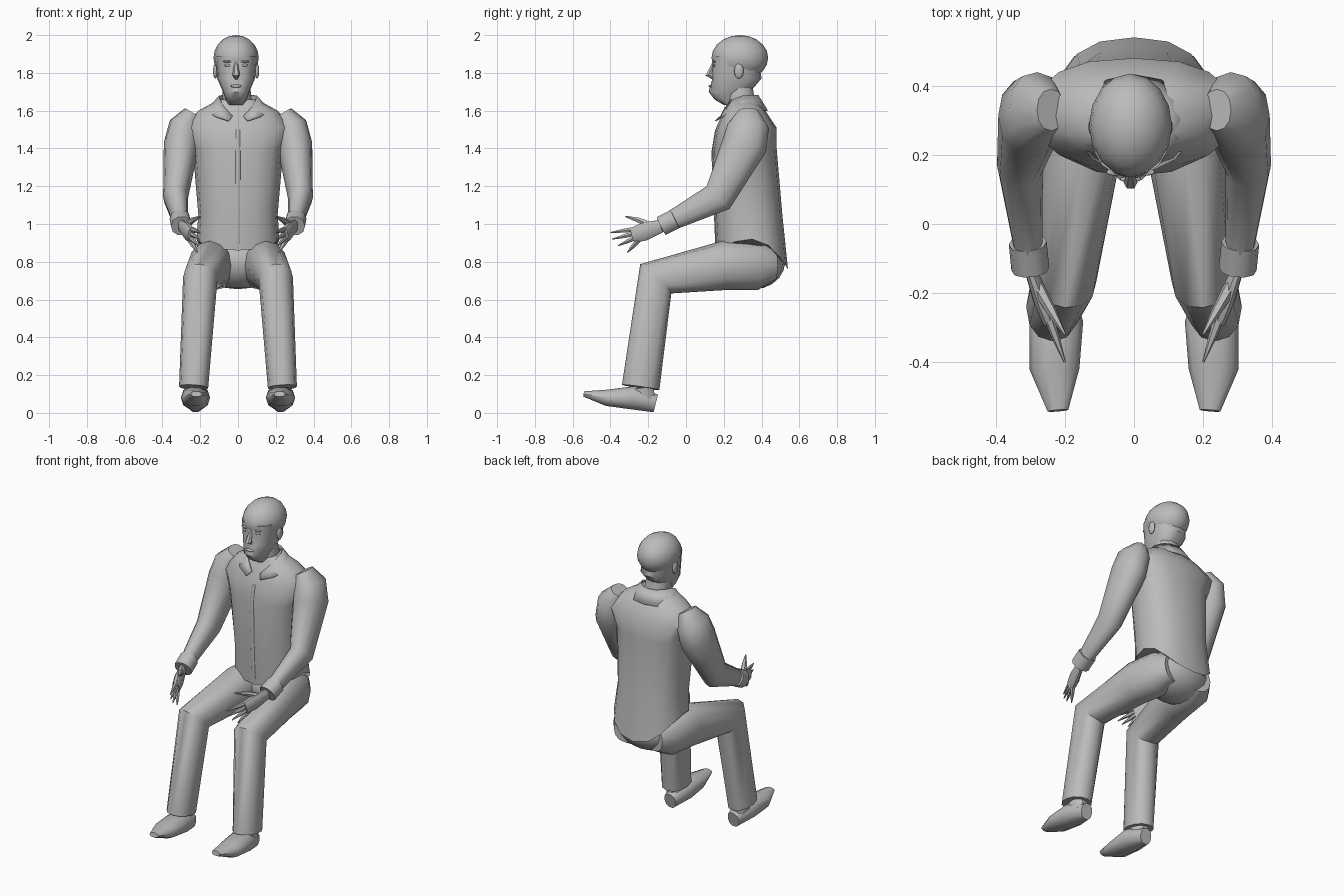
import bpy, bmesh
from math import cos, sin, pi, radians, copysign
from mathutils import Vector, Matrix

if "Cube" in bpy.data.objects:
    bpy.data.objects.remove(bpy.data.objects["Cube"])

GREY = (.5, .5, .5, 1)
grey = bpy.data.materials.new("plain_grey")
grey.use_nodes = True
grey.diffuse_color = GREY
grey.node_tree.nodes["Principled BSDF"].inputs["Base Color"].default_value = GREY


def finish(name, bm):
    """Turn the mesh into a smooth object that keeps its hard edges."""
    bmesh.ops.recalc_face_normals(bm, faces=bm.faces)
    mesh = bpy.data.meshes.new(name)
    bm.to_mesh(mesh)
    bm.free()
    mesh.materials.append(grey)
    mesh.shade_smooth()
    mesh.set_sharp_from_angle(angle=radians(45))
    obj = bpy.data.objects.new(name, mesh)
    bpy.context.collection.objects.link(obj)
    return obj


def skin(name, rings):
    """Bridge rings of points and cap both ends."""
    bm = bmesh.new()
    loops = [[bm.verts.new(point) for point in ring] for ring in rings]
    count = len(loops[0])
    for lower, upper in zip(loops, loops[1:]):
        for i in range(count):
            j = (i + 1) % count
            bm.faces.new((lower[i], lower[j], upper[j], upper[i]))
    bm.faces.new(loops[0])
    bm.faces.new(loops[-1])
    return finish(name, bm)


def oval(sides, power):
    """Points of a unit oval; a higher power makes it boxier."""
    def boxy(value):
        return copysign(abs(value) ** (2 / power), value)
    angles = [2 * pi * i / sides for i in range(sides)]
    return [(boxy(cos(a)), boxy(sin(a))) for a in angles]


def stack(name, levels, x=0, dip_front=0, dip_back=0):
    """Level ovals of height, middle y, half depth and half width.
    The lowest oval can dip at the front and back."""
    rings = []
    for z, middle, depth, width in levels:
        ring = []
        for u, v in oval(sides=16, power=2.4):
            dip = 0 if rings else v * v * (dip_back if v > 0 else dip_front)
            ring.append((x + width * u, middle + depth * v, z - dip))
        rings.append(ring)
    return skin(name, rings)


def tube(name, points, radii, flat=1, flare=0, sides=10):
    """Oval tube through the points; flat scales its width, and flare
    widens it further at every point."""
    rings = []
    last = len(points) - 1
    for i, (point, radius) in enumerate(zip(points, radii)):
        into = (point - points[max(i - 1, 0)]).normalized()
        out = (points[min(i + 1, last)] - point).normalized()
        along = (into + out).normalized()
        across = (Vector((1, 0, 0)) - along * along.x).normalized()
        deep = along.cross(across)
        width = radius * (flat + flare * i)
        rings.append([point + across * width * u + deep * radius * v
                      for u, v in oval(sides, power=2.2)])
    return skin(name, rings)


def ellipsoid(name, centre, half_size):
    bm = bmesh.new()
    bmesh.ops.create_uvsphere(bm, u_segments=16, v_segments=10, radius=1,
                              matrix=Matrix.LocRotScale(centre, None, Vector(half_size)))
    return finish(name, bm)


# Shirt body with a dipping hem, and the button strip down its front
stack("shirt_body", [(.92, .35, .19, .22), (1.05, .33, .18, .21), (1.4, .31, .17, .24),
                     (1.51, .32, .16, .29), (1.6, .31, .11, .21), (1.66, .3, .07, .1)],
      dip_front=.06, dip_back=.16)
tube("shirt_placket", [Vector((0, .16, 1.5)), Vector((0, .14, 1.38)), Vector((0, .16, .9))],
     radii=[.006] * 3, flat=2)

# Trouser seat
ellipsoid("trouser_seat", Vector((0, .36, .8)), (.22, .165, .145))

# Head: face, rounded hair cap, nose, lips and neck
MIDDLE = -.01
stack("face", [(1.63, .24, .04, .04), (1.66, .22, .07, .055), (1.7, .23, .11, .07),
               (1.77, .27, .13, .1), (1.89, .26, .12, .11)], x=MIDDLE)
ellipsoid("hair_cap", Vector((MIDDLE, .285, 1.88)), (.12, .15, .12))
tube("neck", [Vector((0, .3, 1.56)), Vector((MIDDLE, .28, 1.74))], radii=[.085, .072])
tube("nose", [Vector((MIDDLE, .15, 1.86)), Vector((MIDDLE, .12, 1.79)),
              Vector((MIDDLE, .15, 1.77))], radii=[.008, .02, .01], sides=6)
ellipsoid("lips", Vector((MIDDLE, .13, 1.73)), (.03, .01, .008))

# Collar swept from the throat to the nape, higher at the back
bm = bmesh.new()
STEPS = 6
previous = None
for step in range(STEPS + 1):
    angle = .3 + (pi - .3) * step / STEPS
    drop = ((1 + cos(angle)) / 2) ** 4
    edge = [bm.verts.new((.1 * sin(angle), .28 - .1 * cos(angle), 1.68 - .12 * drop)),
            bm.verts.new((.17 * sin(angle), .29 - .14 * cos(angle), 1.6 - .06 * drop))]
    if previous:
        bm.faces.new(previous + edge[::-1])
    previous = edge
collar = finish("collar", bm)
collar.modifiers.new("both_sides", "MIRROR")
cloth = collar.modifiers.new("cloth", "SOLIDIFY")
cloth.thickness = .008
cloth.offset = 0

for label, side in (("left", 1), ("right", -1)):

    def at(x, y, z):
        """A point on this side of the body."""
        return Vector((x * side, y, z))

    # Ear, brow and eye
    centre = Vector((MIDDLE, 0, 0))
    ellipsoid(label + "_ear", centre + at(.11, .28, 1.81), (.012, .025, .04))
    ellipsoid(label + "_brow", centre + at(.045, .15, 1.86), (.025, .01, .006))
    ellipsoid(label + "_eye", centre + at(.045, .15, 1.84), (.016, .008, .007))

    # Sleeve from shoulder to elbow to wrist, with a loose cuff
    elbow, wrist = at(.33, .17, 1.14), at(.3, -.13, .99)
    tube(label + "_sleeve",
         [at(.24, .33, 1.59), at(.28, .33, 1.52), at(.3, .31, 1.42), elbow, wrist],
         radii=[.06, .11, .12, .085, .045], flat=.78, sides=12)
    tube(label + "_cuff", [wrist.lerp(elbow, .25), wrist], radii=[.055, .055])

    # Hand turned thumb up, with spread fingers
    knuckles = at(.245, -.28, .94)
    tube(label + "_palm", [wrist, wrist.lerp(knuckles, .6), knuckles],
         radii=[.035, .05, .042], flat=.5)
    for i, finger in enumerate(("index", "middle", "ring", "little")):
        root = at(.255, -.25, .975 - .02 * i)
        tip = at(.2 + .005 * i, .01 * i * i - .4, .955 - .035 * i)
        tube(f"{label}_{finger}_finger", [root, root.lerp(tip, .5), tip],
             radii=[.015, .012, .003], sides=6)
    tube(label + "_thumb", [at(.28, -.18, .99), at(.24, -.25, 1.02), at(.2, -.32, 1.04)],
         radii=[.02, .015, .004], sides=6)

    # Trouser leg from hip to knee to hem
    hem = at(.235, -.24, .135)
    tube(label + "_trouser_leg",
         [at(.1, .47, .78), at(.12, .38, .78), at(.15, .2, .78), at(.2, -.16, .71), hem],
         radii=[.08, .13, .13, .113, .1], flat=.93, flare=-.04, sides=12)

    # Ankle and shoe
    tube(label + "_ankle", [hem, at(.23, -.23, .07)], radii=[.07, .07], flat=.7)
    tube(label + "_shoe",
         [at(.225, -.16, .05), at(.225, -.28, .08), at(.23, -.42, .08), at(.22, -.54, .1)],
         radii=[.05, .065, .045, .015], flat=.8, flare=.4)
